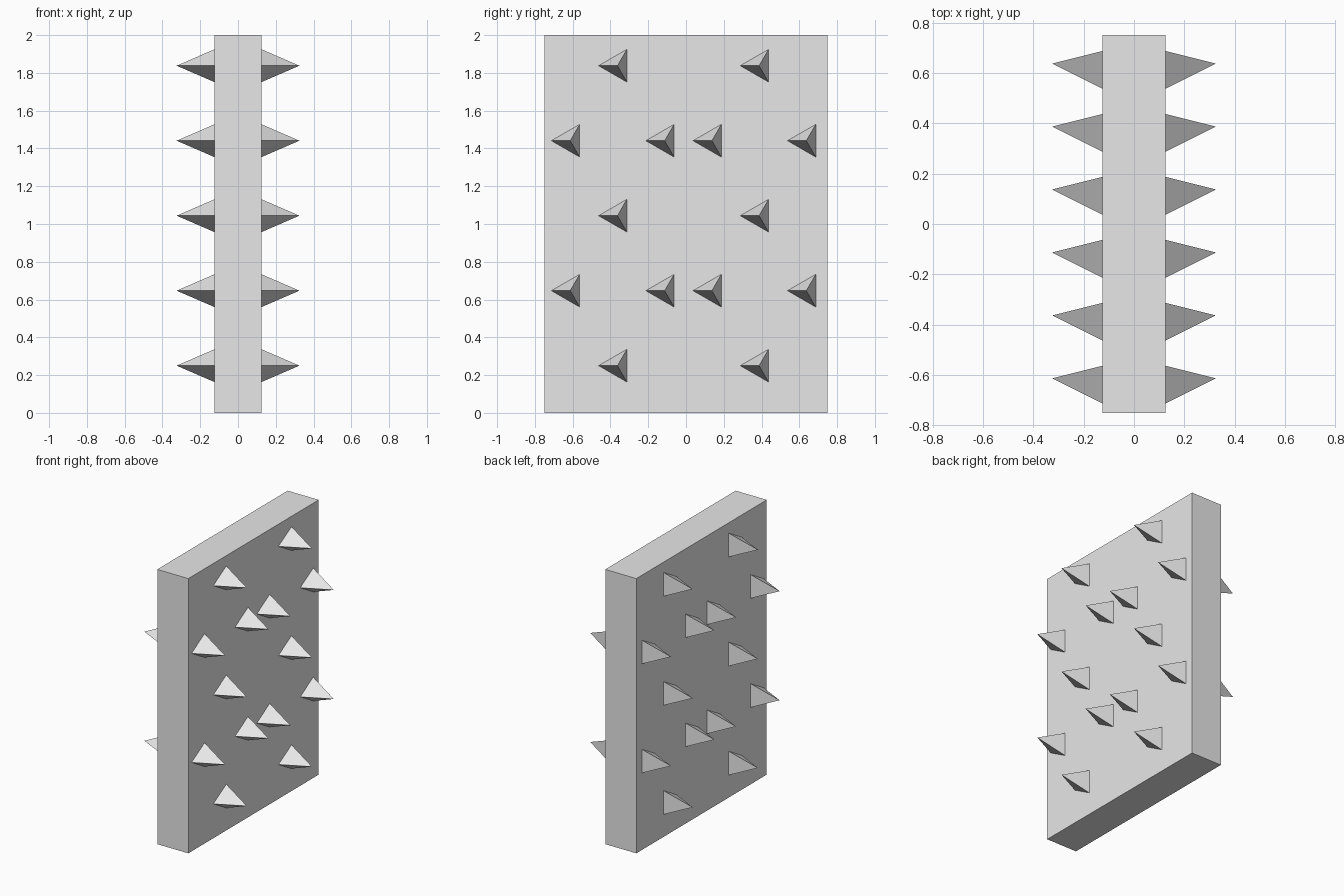
import bpy
import bmesh
from math import sin, cos, pi

cube = bpy.data.objects.get("Cube")
if cube:
    bpy.data.objects.remove(cube, do_unlink=True)

grey = bpy.data.materials.new("light_grey")
grey.use_nodes = True
grey.diffuse_color = (0.8, 0.8, 0.8, 1)
grey.node_tree.nodes["Principled BSDF"].inputs["Base Color"].default_value = (0.8, 0.8, 0.8, 1)

HALF_THICK = 0.125
SPIKE_LENGTH = 0.2
SPIKE_RADIUS = 0.1


def add_object(name, bm):
    bmesh.ops.recalc_face_normals(bm, faces=bm.faces)
    mesh = bpy.data.meshes.new(name)
    bm.to_mesh(mesh)
    bm.free()
    mesh.materials.append(grey)
    obj = bpy.data.objects.new(name, mesh)
    bpy.context.collection.objects.link(obj)


def add_spike(bm, side, y, z):
    """Three-sided pyramid pointing outwards, one base corner towards the front."""
    base = []
    for i in range(3):
        a = pi + i * 2 * pi / 3
        base.append(bm.verts.new((side * HALF_THICK,
                                  y + SPIKE_RADIUS * cos(a),
                                  z + SPIKE_RADIUS * sin(a))))
    tip = bm.verts.new((side * (HALF_THICK + SPIKE_LENGTH), y, z))
    bm.faces.new(base)
    for i in range(3):
        bm.faces.new((base[i], base[(i + 1) % 3], tip))


# Upright slab
bm = bmesh.new()
bmesh.ops.create_cube(bm, size=1)
bmesh.ops.scale(bm, vec=(2 * HALF_THICK, 1.5, 2), verts=bm.verts)
bmesh.ops.translate(bm, vec=(0, 0, 1), verts=bm.verts)
add_object("slab", bm)

# Spikes in five rows, alternating two and four, on both broad faces
pair_row = (-0.363, 0.387)
four_row = (-0.613, -0.113, 0.137, 0.637)
for side, name in ((1, "left_spikes"), (-1, "right_spikes")):
    bm = bmesh.new()
    for row in range(5):
        for y in (four_row if row % 2 else pair_row):
            add_spike(bm, side, y, 0.25 + row * 0.397)
    add_object(name, bm)
